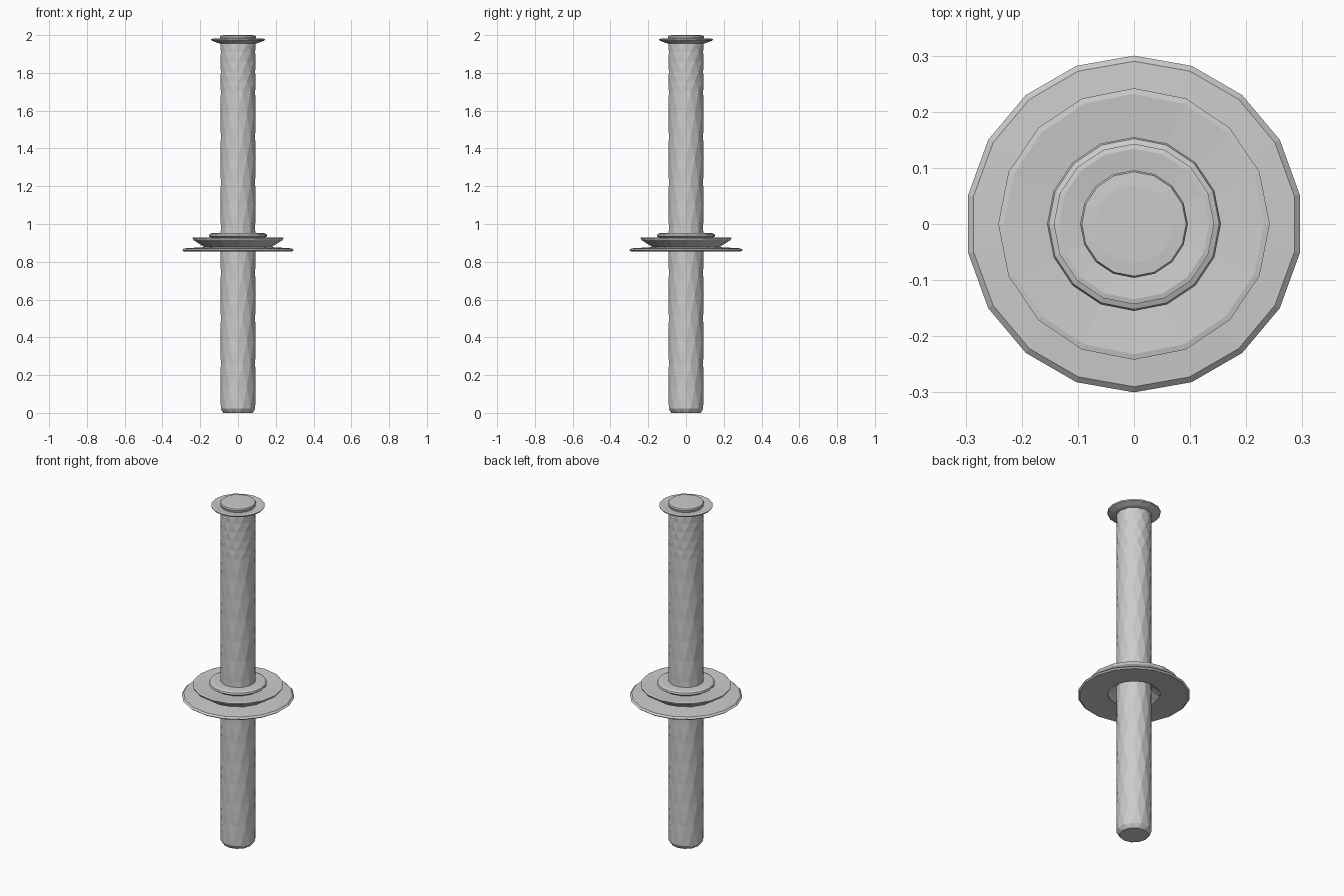
import bpy
import math

if "Cube" in bpy.data.objects:
    bpy.data.objects.remove(bpy.data.objects["Cube"], do_unlink=True)

steel = bpy.data.materials.new("light_grey_metal")
steel.use_nodes = True
GREY = (0.6, 0.6, 0.6, 1)
steel.diffuse_color = GREY
steel.node_tree.nodes["Principled BSDF"].inputs["Base Color"].default_value = GREY


def ring(radius, z, sides, turn=0.0):
    start = math.pi / 2 + turn
    return [(radius * math.cos(start + math.tau * i / sides),
             radius * math.sin(start + math.tau * i / sides), z) for i in range(sides)]


def add_object(name, verts, faces):
    mesh = bpy.data.meshes.new(name)
    mesh.from_pydata(verts, [], faces)
    mesh.materials.append(steel)
    obj = bpy.data.objects.new(name, mesh)
    bpy.context.collection.objects.link(obj)
    return obj


def turned(name, profile, sides, closed=False):
    """Revolve (radius, z) pairs, bottom to top; closed makes a hollow ring, else ends are capped."""
    verts, faces = [], []
    for radius, z in profile:
        verts += ring(radius, z, sides)
    count = len(profile)
    for k in range(count if closed else count - 1):
        low, high = k * sides, (k + 1) % count * sides
        for i in range(sides):
            j = (i + 1) % sides
            faces.append((low + i, low + j, high + j, high + i))
    if not closed:
        faces.append(tuple(reversed(range(sides))))
        faces.append(tuple(range((count - 1) * sides, count * sides)))
    return add_object(name, verts, faces)


def faceted_rod(name, levels, sides):
    """Rod of diamond facets: every other ring is turned by half a side."""
    verts, faces = [], []
    for k, (radius, z) in enumerate(levels):
        verts += ring(radius, z, sides, (k % 2) * math.pi / sides)
    for k in range(len(levels) - 1):
        low, high = k * sides, (k + 1) * sides
        for i in range(sides):
            j = (i + 1) % sides
            if k % 2 == 0:
                faces += [(low + i, low + j, high + i), (low + j, high + j, high + i)]
            else:
                faces += [(low + i, low + j, high + j), (low + i, high + j, high + i)]
    faces.append(tuple(reversed(range(sides))))
    faces.append(tuple(range(len(verts) - sides, len(verts))))
    return add_object(name, verts, faces)


# Shaft: chamfered foot, long facets, then shorter facets near the top
R = 0.094
levels = [(0.078, 0.0), (R, 0.022)]
levels += [(R, 0.022 + 0.12 * k) for k in range(1, 15)]
levels += [(R, 1.702 + 0.052 * k) for k in range(1, 6)]
faceted_rod("shaft", levels, 12)

# Guard: thin flat plate, dished flange above it, and a small collar on top
turned("guard_plate", [(0.14, 0.862), (0.29, 0.854), (0.3, 0.862), (0.29, 0.871), (0.14, 0.88)],
       18, closed=True)
turned("guard_flange", [(0.14, 0.868), (0.175, 0.876), (0.236, 0.915), (0.242, 0.927),
                        (0.232, 0.929), (0.145, 0.922), (0.09, 0.922), (0.09, 0.905)],
       16, closed=True)
turned("guard_collar", [(0.125, 0.915), (0.155, 0.936), (0.152, 0.946), (0.14, 0.951), (0.085, 0.953)], 16)

# Cap: flared rim and the low round button that ends the shaft
turned("cap_rim", [(0.09, 1.955), (0.11, 1.959), (0.141, 1.972), (0.143, 1.979), (0.134, 1.981),
                   (0.095, 1.976)], 16)
turned("cap_button", [(0.088, 1.965), (0.096, 1.99), (0.093, 1.998), (0.07, 2.0)], 16)
